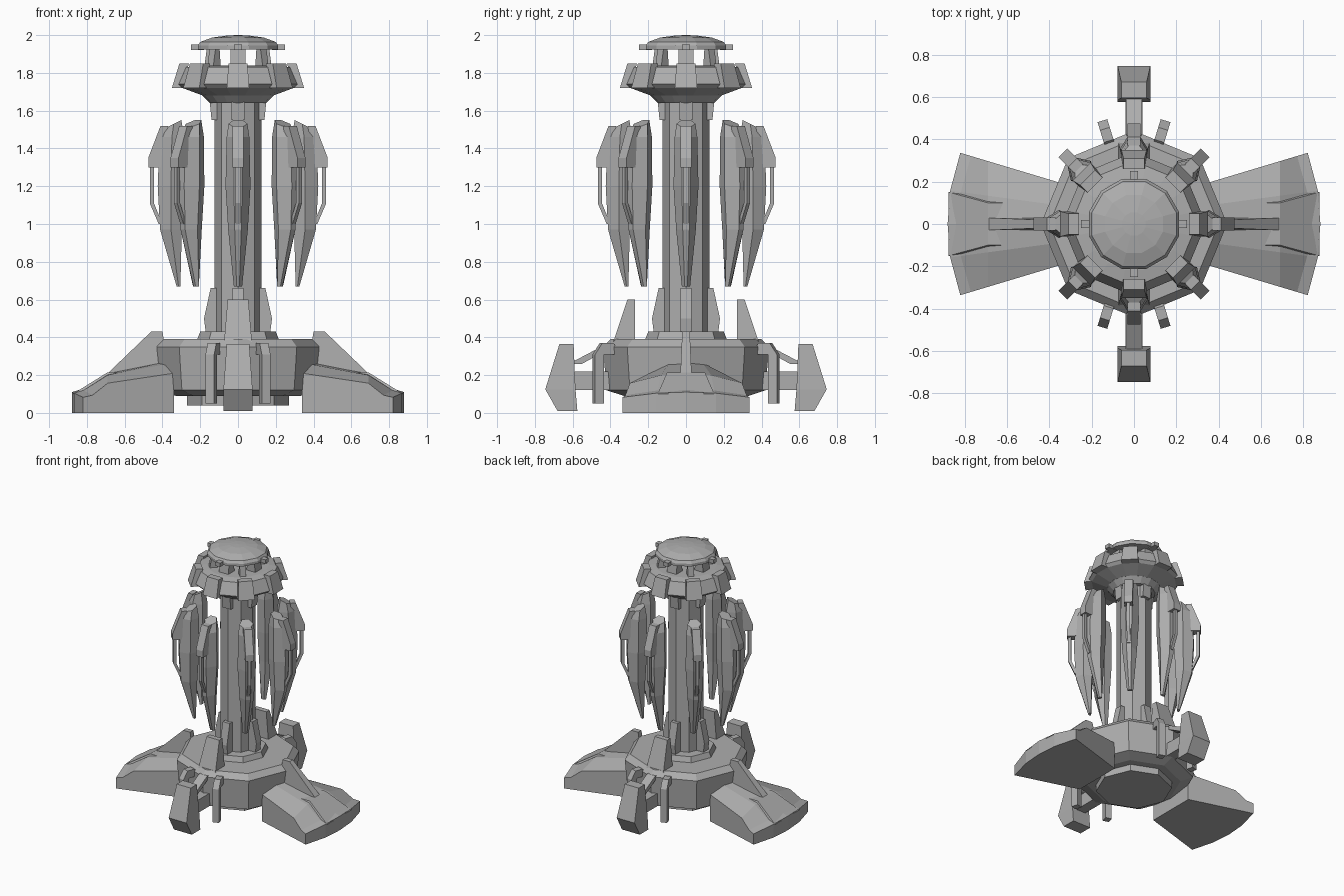
import bpy, bmesh
from math import sin, cos, pi, radians

cube = bpy.data.objects.get("Cube")
if cube:
    bpy.data.objects.remove(cube)

shade = (.42, .42, .42, 1)
grey = bpy.data.materials.new("plain grey")
grey.use_nodes = True
grey.diffuse_color = shade
grey.node_tree.nodes["Principled BSDF"].inputs["Base Color"].default_value = shade

LEFT_RIGHT = [0, 180]
FRONT_BACK = [90, 270]
AXES = LEFT_RIGHT + FRONT_BACK
DIAGONALS = [angle + 45 for angle in AXES]
ALL_AROUND = AXES + DIAGONALS


def skin(bm, rings):
    """Join matching rings of points and close both ends."""
    rows = [[bm.verts.new(point) for point in ring] for ring in rings]
    count = len(rows[0])
    for lower, upper in zip(rows, rows[1:]):
        for i in range(count):
            j = (i + 1) % count
            bm.faces.new((lower[i], lower[j], upper[j], upper[i]))
    bm.faces.new(rows[0])
    bm.faces.new(rows[-1])


def turned(ring, angle):
    """Place points given as (outward, sideways, up) at a compass angle."""
    c, s = cos(radians(angle)), sin(radians(angle))
    return [(out * c - side * s, out * s + side * c, up) for out, side, up in ring]


def loft(name, rings, angles):
    """Loft rings of points, with one copy at each compass angle."""
    mesh = bpy.data.meshes.new(name)
    bm = bmesh.new()
    for angle in angles:
        skin(bm, [turned(ring, angle) for ring in rings])
    bmesh.ops.recalc_face_normals(bm, faces=bm.faces)
    bm.to_mesh(mesh)
    bm.free()
    mesh.materials.append(grey)
    part = bpy.data.objects.new(name, mesh)
    bpy.context.collection.objects.link(part)


def lathe(name, profile, sides, turn=0):
    """Faceted solid of revolution from (radius, height) pairs."""
    corners = [2 * pi * i / sides + turn for i in range(sides)]
    rings = [[(radius * cos(a), radius * sin(a), height) for a in corners]
             for radius, height in profile]
    loft(name, rings, [0])


def block(name, angles, low, high, foot, half, crown=None, crown_half=None):
    """Tapered block; foot and crown are its (inner, outer) reach from the axis."""
    def ring(reach, width, height):
        inner, outer = reach
        return [(inner, -width, height), (outer, -width, height),
                (outer, width, height), (inner, width, height)]
    loft(name, [ring(foot, half, low), ring(crown or foot, crown_half or half, high)], angles)


# Central body
lathe("base_plinth", [(.27, .04), (.27, .12)], sides=8)
lathe("base_hub", [(.33, .09), (.42, .12), (.44, .35), (.4, .39)], sides=8)
lathe("column_foot", [(.22, .38), (.2, .43)], sides=8)
lathe("column", [(.125, .4), (.125, 1.66)], sides=8)
block("buttress_bottoms", AXES, low=.42, high=.5, foot=(.1, .17), crown=(.1, .18), half=.03)
block("buttress_tops", AXES, low=.5, high=.66, foot=(.1, .18), crown=(.1, .145), half=.03)
block("collar_brackets", AXES, low=.4 + 1.15, high=1.65, foot=(.1, .14), crown=(.1, .15), half=.035)

# Head
lathe("head_neck", [(.15, 1.64), (.19, 1.68), (.19, 1.7)], sides=16)
lathe("head_ring", [(.19, 1.68), (.3, 1.72), (.32, 1.74), (.28, 1.83), (.22, 1.84)],
      sides=16, turn=pi / 16)
block("head_blocks", ALL_AROUND, low=1.72, high=1.85, foot=(.29, .35), crown=(.26, .31),
      half=.06, crown_half=.05)
block("head_posts", AXES, low=1.82, high=1.93, foot=(.1, .18), crown=(.11, .165), half=.04)
block("head_corner_posts", DIAGONALS, low=1.82, high=1.93, foot=(.15, .21), crown=(.16, .19),
      half=.022)

# Domed dish with small tabs
DISH_RADIUS, DISH_EDGE, DOME_RISE = .22, 1.945, .055
dome = [(DISH_RADIUS * cos(a), DISH_EDGE + DOME_RISE * sin(a))
        for a in (radians(step) for step in (0, 20, 50, 75, 89))]
lathe("dish", [(DISH_RADIUS, DISH_EDGE - .02)] + dome, sides=12, turn=pi / 12)
block("dish_tabs", AXES, low=1.92, high=1.95, foot=(.18, .25), half=.02)


# Hanging blades around the column, each a leaf with six-sided sections
def leaf_ring(height, centre, depth, half, tilt=0):
    inner, outer = centre - depth / 2, centre + depth / 2
    side = [(inner, half / 2, height + tilt), (centre, half, height), (outer, half / 3, height - tilt)]
    return side + [(out, -across, up) for out, across, up in reversed(side)]


loft("hanging_blades", [
    leaf_ring(height=1.53, centre=.34, depth=.08, half=.05, tilt=.02),
    leaf_ring(height=1.46, centre=.35, depth=.13, half=.06),
    leaf_ring(height=1.2, centre=.355, depth=.14, half=.066),
    leaf_ring(height=.97, centre=.355, depth=.115, half=.052),
    leaf_ring(height=.67, centre=.315, depth=.02, half=.022)], ALL_AROUND)
block("blade_hoods", ALL_AROUND, low=1.3, high=1.35, foot=(.39, .475), half=.03)
block("blade_hood_tops", ALL_AROUND, low=1.35, high=1.52, foot=(.39, .475), crown=(.37, .41), half=.03)
block("blade_handles", ALL_AROUND, low=1.11, high=1.31, foot=(.445, .467), half=.012)
block("blade_handle_ends", ALL_AROUND, low=1, high=1.11, foot=(.4, .42), crown=(.445, .467), half=.012)


# Fan-shaped side wings, sliced from one edge to the other
def wing_slice(across):
    rim = .88 - .06 * across ** 2
    height_scale = 1 - across ** 2 / 4
    top = [(.34, .28), (.69, .21), (rim - .05, .125), (rim, .11)]
    outline = [(.34, 0)] + [(out, up * height_scale) for out, up in top] + [(rim, 0)]
    return [(out, across * (.3 * out + .09), up) for out, up in outline]


loft("side_wings", [wing_slice(across) for across in (-1, -.45, 0, .45, 1)], LEFT_RIGHT)
block("wing_raised_panels", LEFT_RIGHT, low=.1, high=.215, foot=(.6, .875), crown=(.6, .69),
      half=.15, crown_half=.1)
block("wing_fins", LEFT_RIGHT, low=.2, high=.43, foot=(.36, .7), crown=(.4, .46),
      half=.03, crown_half=.02)

# Front and back legs
block("leg_uprights", FRONT_BACK, low=.36, high=.6, foot=(.27, .39), crown=(.27, .31),
      half=.075, crown_half=.055)
block("leg_beams", FRONT_BACK, low=.12, high=.22, foot=(.36, .6), half=.04)
block("leg_struts", FRONT_BACK, low=.26, high=.36, foot=(.55, .62), crown=(.37, .43), half=.035)
block("leg_feet", FRONT_BACK, low=.01, high=.125, foot=(.575, .68), crown=(.585, .745), half=.077)
block("leg_shins", FRONT_BACK, low=.125, high=.365, foot=(.585, .745), crown=(.595, .67),
      half=.077, crown_half=.06)

# Hooked clamps beside each leg
beside_legs = [base + swing for base in FRONT_BACK for swing in (-17, 17)]
block("clamp_arms", beside_legs, low=.31, high=.37, foot=(.36, .51), crown=(.41, .47), half=.024)
block("clamp_posts", beside_legs, low=.05, high=.31, foot=(.46, .51), half=.024)
